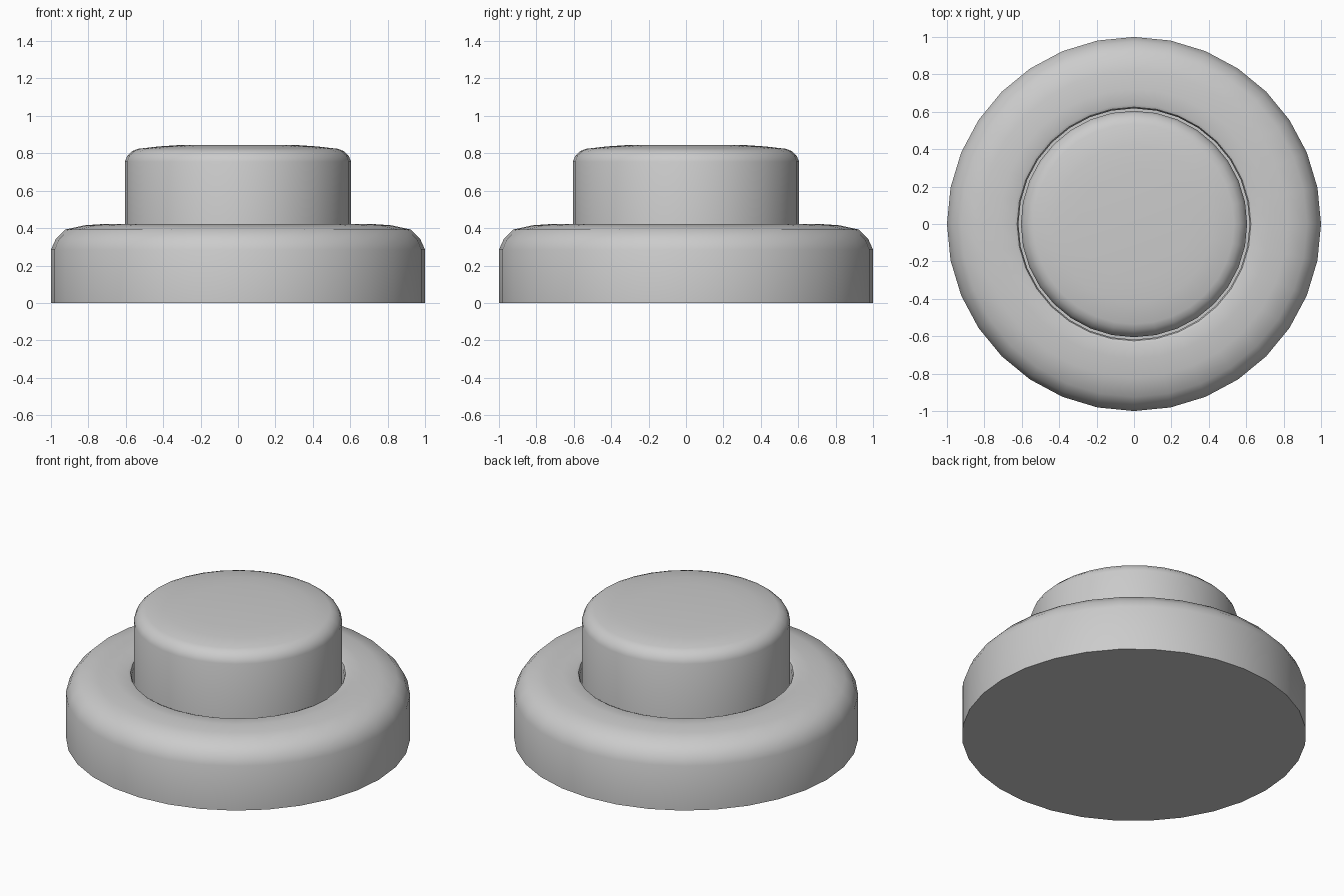
import bpy, bmesh, math

if "Cube" in bpy.data.objects:
    bpy.data.objects.remove(bpy.data.objects["Cube"])

SIDES = 32

def lathe(name, profile):
    """Spin an (r, z) profile round the z axis; end points on the axis become caps."""
    bm = bmesh.new()
    rings = []
    for r, z in profile:
        rings.append([bm.verts.new((r * math.cos(2 * math.pi * i / SIDES),
                                    r * math.sin(2 * math.pi * i / SIDES), z))
                      for i in range(SIDES)])
    for a, b in zip(rings, rings[1:]):
        for i in range(SIDES):
            j = (i + 1) % SIDES
            bm.faces.new((a[i], a[j], b[j], b[i]))
    bm.faces.new(rings[0][::-1])
    bm.faces.new(rings[-1])
    bmesh.ops.recalc_face_normals(bm, faces=bm.faces)
    mesh = bpy.data.meshes.new(name)
    bm.to_mesh(mesh)
    bm.free()
    obj = bpy.data.objects.new(name, mesh)
    bpy.context.collection.objects.link(obj)
    bpy.ops.object.select_all(action='DESELECT')
    obj.select_set(True)
    bpy.context.view_layer.objects.active = obj
    bpy.ops.object.shade_smooth_by_angle(angle=math.radians(35))
    return obj

# Round housing with a softened rim and a socket for the button
lathe("housing", [(1, 0), (1, 0.285), (0.975, 0.34), (0.925, 0.392),
                  (0.82, 0.415), (0.72, 0.422), (0.64, 0.422),
                  (0.625, 0.415), (0.618, 0.395), (0.618, 0.25)])

# Push button with a rounded, barely domed top
lathe("push_button", [(0.605, 0.25), (0.605, 0.755), (0.592, 0.787),
                      (0.565, 0.812), (0.535, 0.824), (0.42, 0.837),
                      (0.3, 0.845)])
